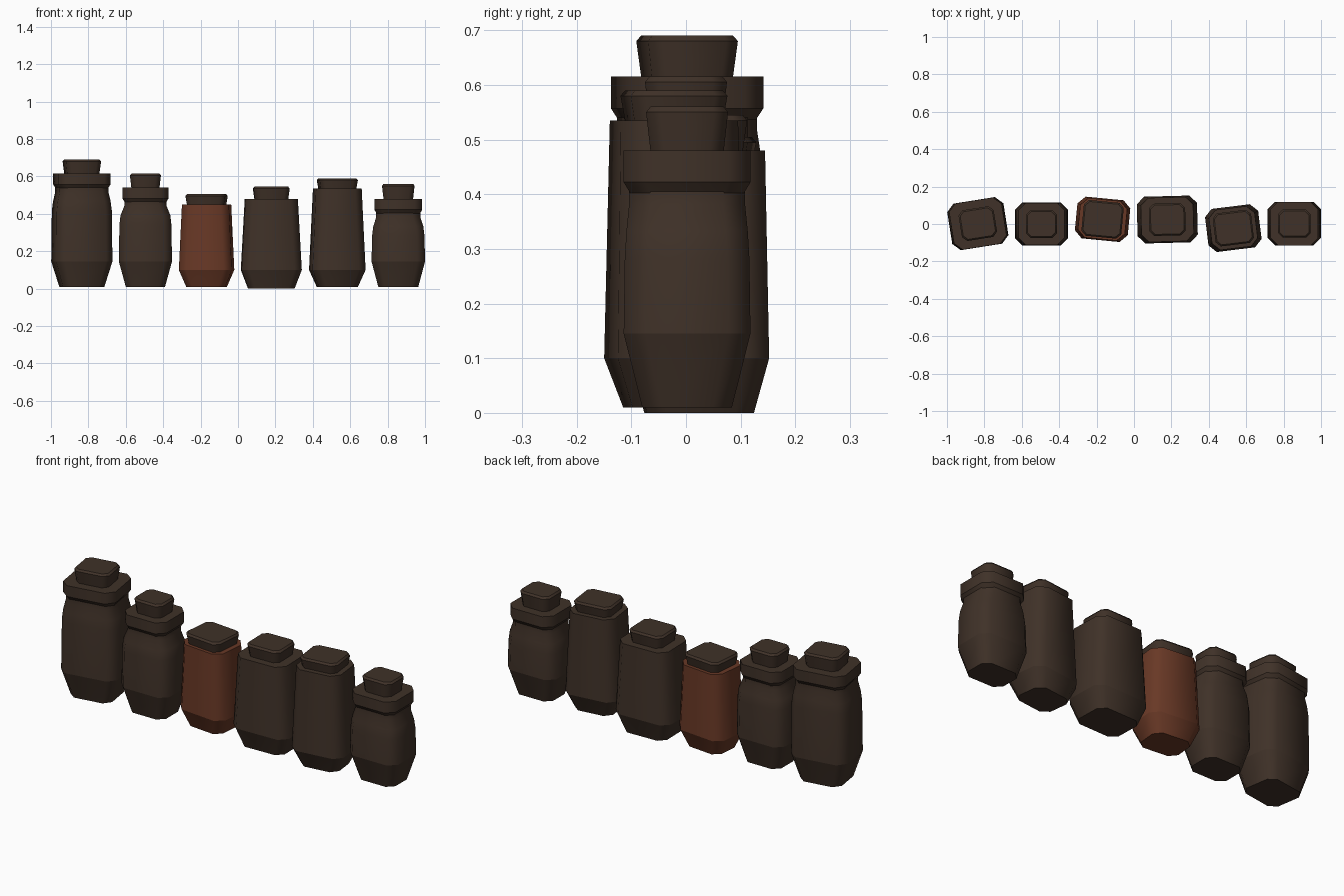
import bpy, bmesh, math

if "Cube" in bpy.data.objects:
    bpy.data.objects.remove(bpy.data.objects["Cube"])


def material(name, rgb):
    m = bpy.data.materials.new(name)
    m.diffuse_color = (*rgb, 1)
    m.use_nodes = True
    m.node_tree.nodes["Principled BSDF"].inputs["Base Color"].default_value = m.diffuse_color
    return m


brown = material("dark brown", (0.05, 0.031, 0.021))
red = material("red clay", (0.140, 0.040, 0.019))


def loft(name, rings, place, mat, soft=()):
    """Stack cut-corner rectangles (half width, half depth, corner, z)."""
    bm = bmesh.new()
    loops = []
    for w, d, c, z in rings:
        pts = [(w - c, -d), (w, c - d), (w, d - c), (w - c, d),
               (c - w, d), (-w, d - c), (-w, c - d), (c - w, -d)]
        loops.append([bm.verts.new((x, y, z)) for x, y in pts])
    for a, b in zip(loops, loops[1:]):
        for i in range(8):
            j = (i + 1) % 8
            bm.faces.new((a[i], a[j], b[j], b[i])).smooth = True
    bm.faces.new(loops[0][::-1])
    bm.faces.new(loops[-1])
    # rings stay crisp unless soft; upright corners are shaded smooth
    for k, loop in enumerate(loops):
        if k not in soft:
            for i in range(8):
                bm.edges.get((loop[i], loop[(i + 1) % 8])).smooth = False
    mesh = bpy.data.meshes.new(name)
    bm.to_mesh(mesh)
    bm.free()
    mesh.materials.append(mat)
    ob = bpy.data.objects.new(name, mesh)
    x, y, angle = place
    ob.location = (x, y, 0)
    ob.rotation_euler.z = math.radians(angle)
    bpy.context.collection.objects.link(ob)


def stopper(n, place, w, d, z0, z1):
    # flared plug with a small bevel on top
    loft(f"stopper_{n}", [(w - .009, d - .009, .025, z0 - .01),
                          (w, d, .025, z1 - .01),
                          (w - .008, d - .008, .022, z1)], place, brown)


def collared_jar(n, place, base, belly, collar, top, plug, tip):
    # body with soft shoulders, then a collar with a sloped underside
    (bw, bd), (w, d), (cw, cd) = base, belly, collar
    neck = top - .078
    loft(f"jar_body_{n}", [(bw, bd, .035, .01), (w, d, .04, .145),
                           (w - .003, d - .002, .04, neck - .12),
                           (w - .009, d - .005, .04, neck - .07),
                           (cw - .010, cd - .010, .04, neck - .02),
                           (cw - .010, cd - .010, .04, neck + .005)],
         place, brown, soft=(2, 3, 4))
    loft(f"jar_collar_{n}", [(cw - .012, cd - .012, .036, neck),
                             (cw, cd, .04, top - .058),
                             (cw, cd, .04, top)], place, brown)
    stopper(n, place, *plug, top, tip)


def plain_jar(n, place, base, belly, rim, z0, top, plug, tip, mat):
    loft(f"jar_body_{n}", [(*base, .035, z0), (*belly, .04, .10),
                           (*rim, .04, top)], place, mat)
    stopper(n, place, *plug, top, tip)


# jars from left to right
collared_jar(1, (-.835, .002, 9), (.112, .098), (.152, .126), (.142, .125),
             .615, (.095, .083), .69)
collared_jar(2, (-.495, 0, 0), (.105, .085), (.142, .115), (.123, .113),
             .54, (.083, .075), .615)
plain_jar(3, (-.168, .025, -5.5), (.105, .082), (.142, .112), (.126, .106),
          .01, .45, (.107, .096), .505, red)
plain_jar(4, (.178, .024, 1.5), (.123, .098), (.161, .125), (.140, .118),
          0, .48, (.097, .086), .545, brown)
plain_jar(5, (.531, -.022, 7), (.105, .085), (.143, .116), (.123, .108),
          .01, .535, (.103, .089), .59, brown)
collared_jar(6, (.857, .002, 0), (.107, .082), (.143, .116), (.128, .116),
             .48, (.087, .075), .56)
